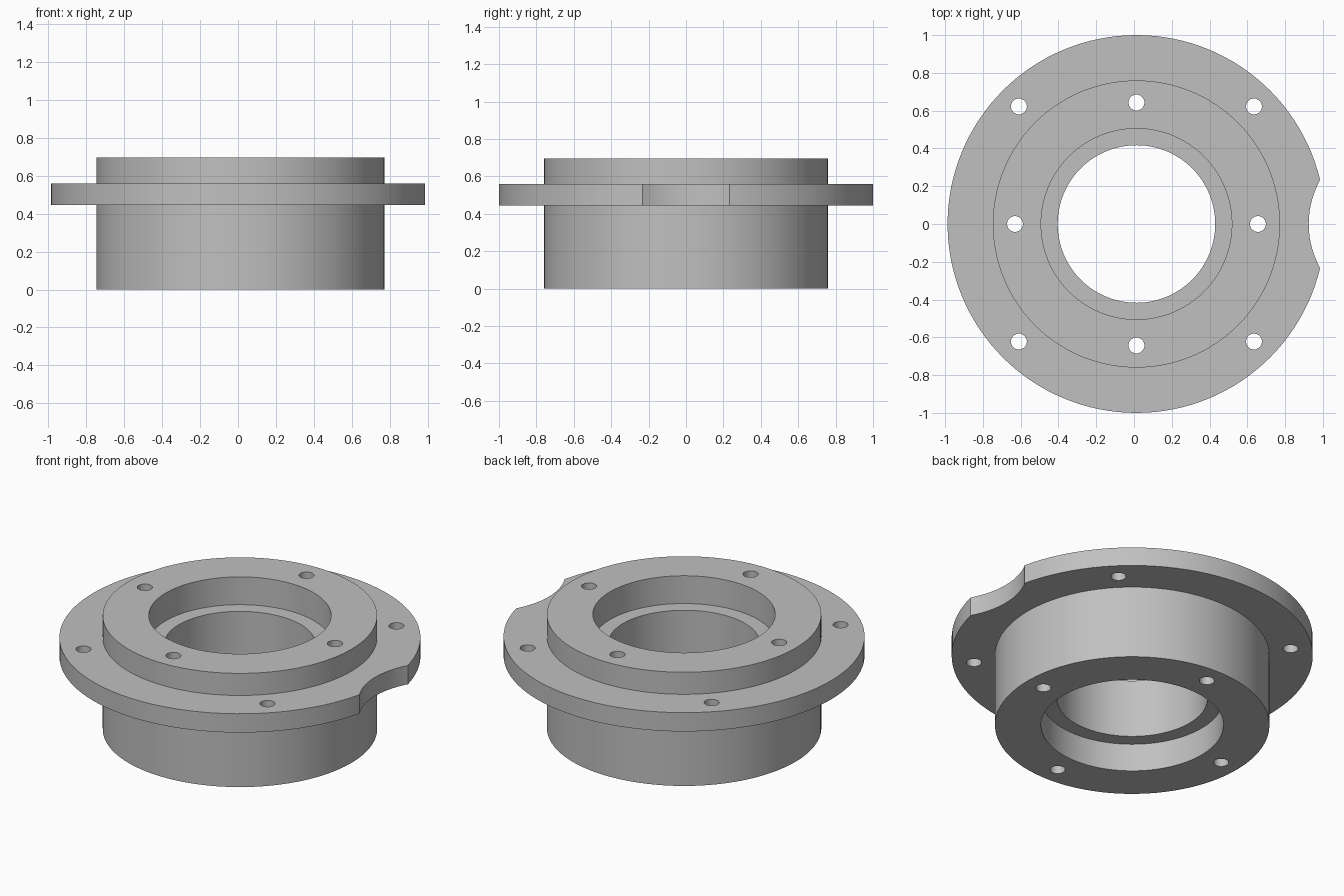
import bpy, bmesh
from math import cos, sin, pi, radians

CX = 0.013           # axis offset that centres the notched flange
SEGMENTS = 128

default = bpy.data.objects.get("Cube")
if default:
    bpy.data.objects.remove(default, do_unlink=True)

grey = bpy.data.materials.new("machined grey")
grey.use_nodes = True
grey.diffuse_color = (0.53, 0.53, 0.53, 1)
grey.node_tree.nodes["Principled BSDF"].inputs["Base Color"].default_value = (0.53, 0.53, 0.53, 1)


def add_object(name, bm):
    bmesh.ops.recalc_face_normals(bm, faces=bm.faces)
    mesh = bpy.data.meshes.new(name)
    bm.to_mesh(mesh)
    bm.free()
    mesh.materials.append(grey)
    obj = bpy.data.objects.new(name, mesh)
    bpy.context.collection.objects.link(obj)
    return obj


def lathe(name, profile):
    """Closed (radius, z) profile turned about the hub axis."""
    bm = bmesh.new()
    rings = []
    for i in range(SEGMENTS):
        a = 2 * pi * i / SEGMENTS
        rings.append([bm.verts.new((CX + r * cos(a), r * sin(a), z)) for r, z in profile])
    for i, ring in enumerate(rings):
        after = rings[(i + 1) % SEGMENTS]
        for j in range(len(profile)):
            k = (j + 1) % len(profile)
            bm.faces.new((ring[j], after[j], after[k], ring[k]))
    return add_object(name, bm)


def add_cylinder(bm, x, y, radius, z0, z1, sides):
    made = bmesh.ops.create_cone(bm, cap_ends=True, segments=sides,
                                 radius1=radius, radius2=radius, depth=z1 - z0)
    bmesh.ops.translate(bm, verts=made["verts"], vec=(x, y, (z0 + z1) / 2))


# Hub with flange, and a bore counterbored from both ends
BODY, FLANGE, BORE, COUNTERBORE = 0.76, 1.0, 0.417, 0.505
hub = lathe("flanged_hub", [
    (COUNTERBORE, 0), (BODY, 0), (BODY, 0.445), (FLANGE, 0.445),
    (FLANGE, 0.56), (BODY, 0.56), (BODY, 0.695), (COUNTERBORE, 0.695),
    (COUNTERBORE, 0.525), (BORE, 0.525), (BORE, 0.17), (COUNTERBORE, 0.17)])

# Bolt holes: four through the body, four through the flange diagonals
cutter_bm = bmesh.new()
for i in range(8):
    a = radians(45 * i)
    ring = 0.643 if i % 2 == 0 else 0.88
    add_cylinder(cutter_bm, CX + ring * cos(a), ring * sin(a), 0.042, -0.1, 0.8, 32)

# Shallow round notch in the flange's left edge
add_cylinder(cutter_bm, 1.405, 0, 0.48, 0.3, 0.7, 128)
cutter = add_object("hole_cutter", cutter_bm)
cutter.hide_render = True

cut = hub.modifiers.new("holes", 'BOOLEAN')
cut.operation = 'DIFFERENCE'
cut.solver = 'EXACT'
cut.object = cutter

bpy.ops.object.select_all(action='DESELECT')
hub.select_set(True)
bpy.context.view_layer.objects.active = hub
bpy.ops.object.modifier_apply(modifier=cut.name)
bpy.data.objects.remove(cutter, do_unlink=True)
bpy.ops.object.shade_smooth_by_angle(angle=radians(30))
